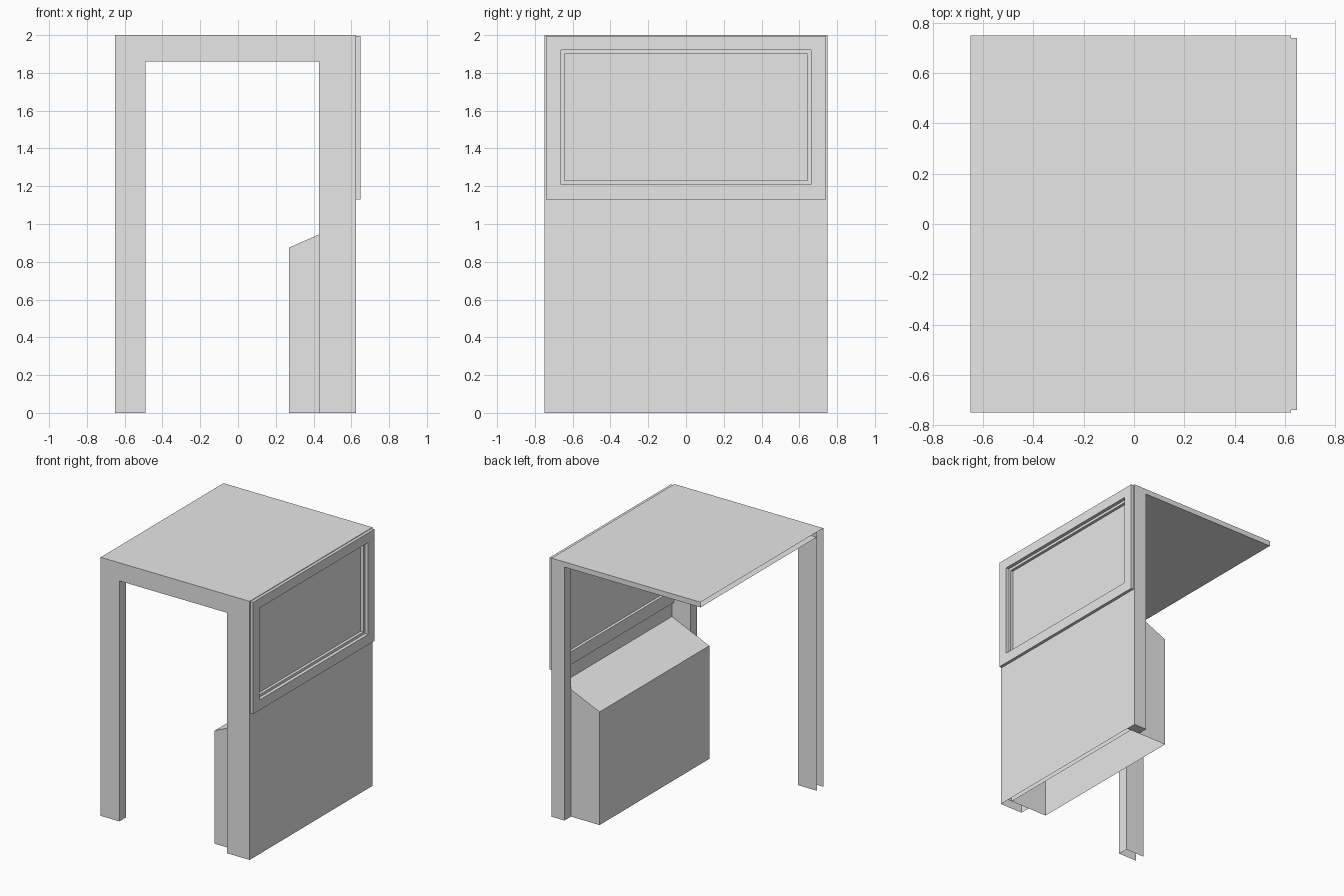
import bpy
import bmesh

cube = bpy.data.objects.get("Cube")
if cube:
    bpy.data.objects.remove(cube, do_unlink=True)

grey = bpy.data.materials.new("light_grey")
grey.use_nodes = True
grey.diffuse_color = (0.8, 0.8, 0.8, 1)
grey.node_tree.nodes["Principled BSDF"].inputs["Base Color"].default_value = (0.8, 0.8, 0.8, 1)

LEFT, RIGHT, FRONT, BACK, TOP = -0.65, 0.625, -0.75, 0.75, 2.0
CHANNEL = 0.67      # inner face of the posts along y
WALL_IN = 0.59      # inner face of the side wall
ROOF_LOW = 1.96


def finish(name, bm, open_left=False, open_below=False):
    """Drop the faces on the open sides and store the mesh as an object."""
    bmesh.ops.recalc_face_normals(bm, faces=bm.faces)
    gone = [f for f in bm.faces
            if (open_left and all(v.co.x < LEFT + 0.001 for v in f.verts))
            or (open_below and all(v.co.z < 0.001 for v in f.verts))]
    bmesh.ops.delete(bm, geom=gone, context='FACES')
    mesh = bpy.data.meshes.new(name)
    bm.to_mesh(mesh)
    bm.free()
    mesh.materials.append(grey)
    bpy.context.collection.objects.link(bpy.data.objects.new(name, mesh))


def prism(name, profile, y0, y1, **sides):
    """Extrude an xz profile along y."""
    bm = bmesh.new()
    face = bm.faces.new([bm.verts.new((x, y0, z)) for x, z in profile])
    new = bmesh.ops.extrude_face_region(bm, geom=[face])["geom"]
    for v in new:
        if isinstance(v, bmesh.types.BMVert):
            v.co.y = y1
    finish(name, bm, **sides)


def block(name, x, y, z, **sides):
    prism(name, [(x[0], z[0]), (x[1], z[0]), (x[1], z[1]), (x[0], z[1])], *y, **sides)


def ring(name, x, outer, hole, **sides):
    """Rectangular frame facing x; outer and hole are (half width, low, high)."""
    bm = bmesh.new()
    loops = []
    for px, (w, low, high) in ((x[0], outer), (x[1], outer), (x[1], hole), (x[0], hole)):
        loops.append([bm.verts.new((px, y, z))
                      for y, z in ((-w, low), (w, low), (w, high), (-w, high))])
    for a, b in zip(loops, loops[1:] + loops[:1]):
        for i in range(4):
            j = (i + 1) % 4
            bm.faces.new((a[i], a[j], b[j], b[i]))
    finish(name, bm, **sides)


# Front portal: hollow channel, open below and on its outer right side
prism("front_portal",
      [(LEFT, 0), (LEFT, TOP), (RIGHT, TOP), (RIGHT, 0),
       (0.43, 0), (0.43, 1.86), (-0.49, 1.86), (-0.49, 0)],
      FRONT, -CHANNEL, open_left=True, open_below=True)

# Roof shell and rear post
block("roof", (LEFT, RIGHT), (-CHANNEL, BACK), (ROOF_LOW, TOP), open_left=True)
block("rear_post", (0.515, RIGHT), (CHANNEL, BACK), (0, ROOF_LOW))

# Side wall with window opening
opening = (0.663, 1.21, 1.92)
ring("side_wall", (WALL_IN, RIGHT), (CHANNEL, 0, ROOF_LOW), opening, open_below=True)

# Window: outer surround, stepped inner frame and pane
ring("window_surround", (RIGHT, 0.648), (0.74, 1.13, 1.995), opening)
ring("window_frame", (0.57, 0.622), (0.668, 1.13, 1.955), (0.643, 1.23, 1.9))
block("window_pane", (0.592, 0.6), (-0.645, 0.645), (1.225, 1.905))

# Sloped-top cabinet against the wall, open below
prism("cabinet", [(0.27, 0), (0.27, 0.875), (WALL_IN, 1.015), (WALL_IN, 0)],
      -CHANNEL, CHANNEL, open_below=True)
